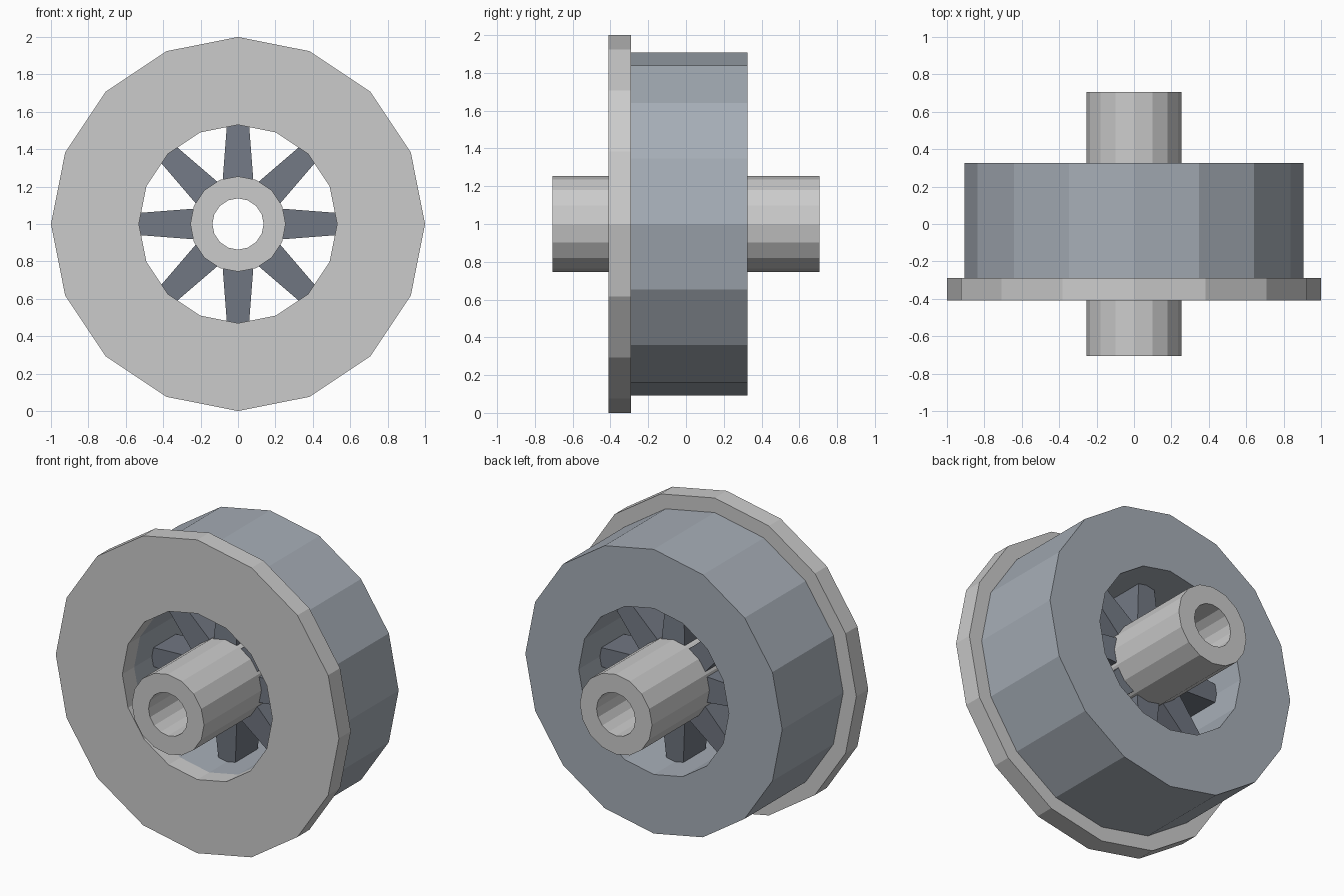
import bpy, bmesh
from math import cos, sin, pi

if "Cube" in bpy.data.objects:
    bpy.data.objects.remove(bpy.data.objects["Cube"])

SIDES = 16


def make_object(name, bm, color=None):
    bmesh.ops.recalc_face_normals(bm, faces=bm.faces[:])
    mesh = bpy.data.meshes.new(name)
    bm.to_mesh(mesh)
    bm.free()
    obj = bpy.data.objects.new(name, mesh)
    obj.location.z = 1.0
    bpy.context.collection.objects.link(obj)
    if color:
        mat = bpy.data.materials.new(name + "_paint")
        mat.diffuse_color = (*color, 1)
        mat.use_nodes = True
        mat.node_tree.nodes["Principled BSDF"].inputs["Base Color"].default_value = mat.diffuse_color
        mesh.materials.append(mat)
    return obj


def ring(name, outer, inner, y0, y1, color=None):
    """Flat-sided tube around the y axis."""
    bm = bmesh.new()
    profile = [(outer, y0), (outer, y1), (inner, y1), (inner, y0)]
    loops = []
    for i in range(SIDES):
        a = 2 * pi * i / SIDES
        loops.append([bm.verts.new((r * cos(a), y, r * sin(a))) for r, y in profile])
    for i in range(SIDES):
        p, q = loops[i], loops[(i + 1) % SIDES]
        for j in range(4):
            k = (j + 1) % 4
            bm.faces.new((p[j], p[k], q[k], q[j]))
    return make_object(name, bm, color)


def spoke(name, angle, color):
    """Tapered bar from the hub out into the rim."""
    bm = bmesh.new()
    ends = []
    for r, w, d in ((0.22, 0.083, 0.13), (0.56, 0.057, 0.11)):
        ends.append([bm.verts.new((r * cos(angle) - t * sin(angle), y,
                                   r * sin(angle) + t * cos(angle)))
                     for t, y in ((-w, -d), (w, -d), (w, d), (-w, d))])
    a, b = ends
    bm.faces.new(a)
    bm.faces.new(b)
    for j in range(4):
        k = (j + 1) % 4
        bm.faces.new((a[j], a[k], b[k], b[j]))
    return make_object(name, bm, color)


# Front flange, wheel rim and hollow hub
ring("flange", 1.0, 0.53, -0.41, -0.29)
ring("rim", 0.907, 0.53, -0.29, 0.325, (0.38, 0.42, 0.47))
ring("hub", 0.255, 0.137, -0.707, 0.707)

# Eight spokes
for n in range(8):
    spoke(f"spoke_{n + 1}", n * pi / 4, (0.17, 0.19, 0.23))
